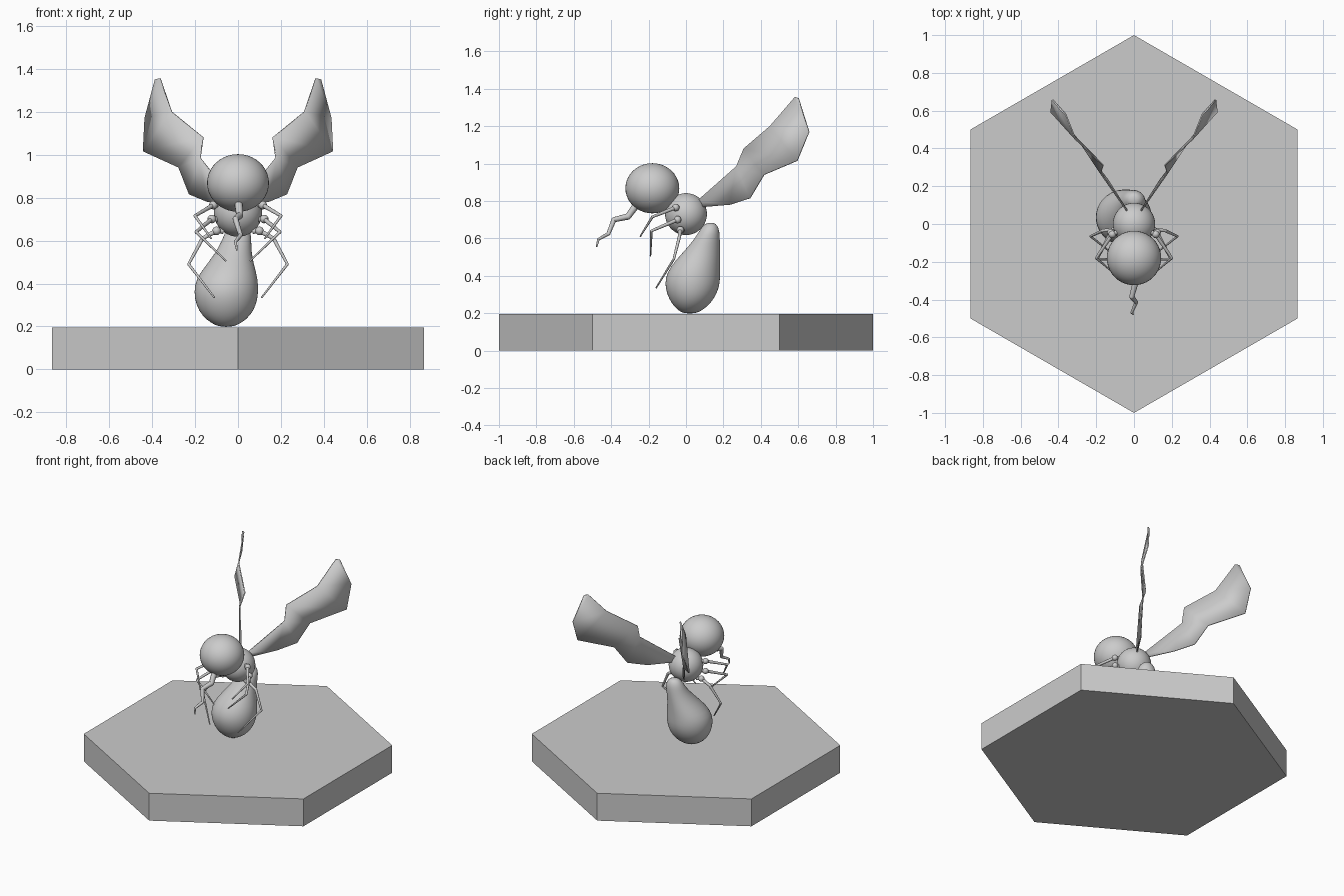
import bpy, bmesh, math
from mathutils import Vector

if "Cube" in bpy.data.objects:
    bpy.data.objects.remove(bpy.data.objects["Cube"])

grey = bpy.data.materials.new("plain grey")
grey.diffuse_color = (0.6, 0.6, 0.6, 1)
grey.use_nodes = True
grey.node_tree.nodes["Principled BSDF"].inputs["Base Color"].default_value = grey.diffuse_color


def make(name, bm, smooth=True):
    bmesh.ops.recalc_face_normals(bm, faces=bm.faces)
    me = bpy.data.meshes.new(name)
    bm.to_mesh(me)
    bm.free()
    me.materials.append(grey)
    for p in me.polygons:
        p.use_smooth = smooth
    ob = bpy.data.objects.new(name, me)
    bpy.context.collection.objects.link(ob)
    return ob


def ball(bm, c, r, seg=32):
    vs = bmesh.ops.create_uvsphere(bm, u_segments=seg, v_segments=seg // 2, radius=1)["verts"]
    for v in vs:
        v.co = Vector((v.co.x * r[0], v.co.y * r[1], v.co.z * r[2])) + Vector(c)


def limb(bm, pts, r0, r1, seg=10):
    """Chain of tapered rods with round joints."""
    n = len(pts) - 1
    for i in range(n):
        a, b = Vector(pts[i]), Vector(pts[i + 1])
        ra, rb = (r0 + (r1 - r0) * k / n for k in (i, i + 1))
        rod = bmesh.ops.create_cone(bm, cap_ends=True, segments=seg, radius1=ra, radius2=rb,
                                    depth=(b - a).length)["verts"]
        rot = (b - a).to_track_quat('Z', 'Y')
        for v in rod:
            v.co = rot @ v.co + (a + b) / 2
        if i:
            ball(bm, a, (ra, ra, ra), 10)


# Hexagonal base
bm = bmesh.new()
ring = [bm.verts.new((math.sin(k * math.pi / 3) , math.cos(k * math.pi / 3), 0)) for k in range(6)]
face = bm.faces.new(ring)
top = bmesh.ops.extrude_face_region(bm, geom=[face])["geom"]
bmesh.ops.translate(bm, vec=(0, 0, 0.195), verts=[g for g in top if isinstance(g, bmesh.types.BMVert)])
make("hexagon_base", bm, False)

# Head and thorax
for name, c, r in (("head", (0, -0.18, 0.868), (0.144, 0.144, 0.134)),
                   ("thorax", (0, 0, 0.73), (0.112, 0.112, 0.112))):
    bm = bmesh.new()
    ball(bm, c, r, 40)
    make(name, bm)

# Pear-shaped abdomen from stacked rings: z, centre x, centre y, radius x, radius y
rings = [(0.198, -0.055, 0.02, 0.03, 0.03), (0.215, -0.055, 0.022, 0.07, 0.065),
         (0.25, -0.055, 0.027, 0.113, 0.103), (0.30, -0.055, 0.031, 0.141, 0.133),
         (0.36, -0.055, 0.034, 0.151, 0.149), (0.42, -0.052, 0.041, 0.145, 0.142),
         (0.48, -0.038, 0.062, 0.115, 0.121), (0.54, -0.022, 0.09, 0.085, 0.092),
         (0.60, -0.006, 0.114, 0.068, 0.067), (0.64, 0, 0.125, 0.06, 0.054),
         (0.67, 0, 0.13, 0.042, 0.038), (0.684, 0, 0.132, 0.02, 0.018)]
bm = bmesh.new()
loops = []
N = 32
for z, cx, cy, rx, ry in rings:
    loops.append([bm.verts.new((cx + rx * math.cos(k * math.tau / N), cy + ry * math.sin(k * math.tau / N), z))
                  for k in range(N)])
for a, b in zip(loops, loops[1:]):
    for k in range(N):
        bm.faces.new((a[k], a[(k + 1) % N], b[(k + 1) % N], b[k]))
bm.faces.new(loops[0])
bm.faces.new(loops[-1])
ob = make("abdomen", bm)
ob.modifiers.new("smooth", 'SUBSURF').levels = 1
ob.modifiers["smooth"].render_levels = 1

# Jagged wings
upper = [(0.03, 0.06, 0.80), (0.177, 0.27, 0.985), (0.163, 0.31, 1.08), (0.31, 0.45, 1.20), (0.363, 0.583, 1.355)]
lower = [(0.03, 0.06, 0.765), (0.14, 0.235, 0.78), (0.225, 0.342, 0.815), (0.275, 0.417, 0.94),
         (0.44, 0.594, 1.015), (0.432, 0.658, 1.17), (0.385, 0.60, 1.35)]
strips = [(0, 5, 6, 1), (1, 6, 7), (1, 7, 8, 2), (2, 8, 9, 3), (3, 9, 10, 4), (4, 10, 11)]

# Leg paths on the +x side, starting at the hip ball
legs = {"front": [(0.115, -0.055, 0.765), (0.2, -0.18, 0.715), (0.125, -0.245, 0.61)],
        "middle": [(0.122, -0.045, 0.70), (0.195, -0.185, 0.64), (0.055, -0.19, 0.505)],
        "rear": [(0.1, -0.03, 0.645), (0.165, -0.035, 0.61), (0.23, -0.065, 0.49), (0.11, -0.16, 0.335)]}

for side, s in (("right", 1), ("left", -1)):
    bm = bmesh.new()
    vs = [bm.verts.new((s * x, y, z)) for x, y, z in upper + lower]
    for f in strips:
        bm.faces.new([vs[i] for i in f])
    ob = make(side + "_wing", bm)
    sol = ob.modifiers.new("thickness", 'SOLIDIFY')
    sol.thickness = 0.008
    sol.offset = 0
    for name, path in legs.items():
        pts = [(s * x, y, z) for x, y, z in path]
        bm = bmesh.new()
        hip = Vector(pts[0])
        ball(bm, hip, (0.02, 0.02, 0.02), 16)
        limb(bm, [(hip.x * 0.7, hip.y * 0.7, hip.z)] + pts, 0.014, 0.004)
        make(f"{side}_{name}_leg", bm)

# Crooked proboscis
bm = bmesh.new()
limb(bm, [(0, -0.25, 0.80), (0.008, -0.31, 0.717), (-0.012, -0.385, 0.70),
          (0.012, -0.415, 0.625), (-0.012, -0.468, 0.595), (-0.005, -0.478, 0.555)], 0.02, 0.004)
make("proboscis", bm)

# Keep hard edges crisp
bpy.ops.object.select_all(action='DESELECT')
for ob in bpy.context.scene.objects:
    if ob.name.endswith(("leg", "proboscis")):
        ob.select_set(True)
        bpy.context.view_layer.objects.active = ob
bpy.ops.object.shade_smooth_by_angle(angle=math.radians(40))
